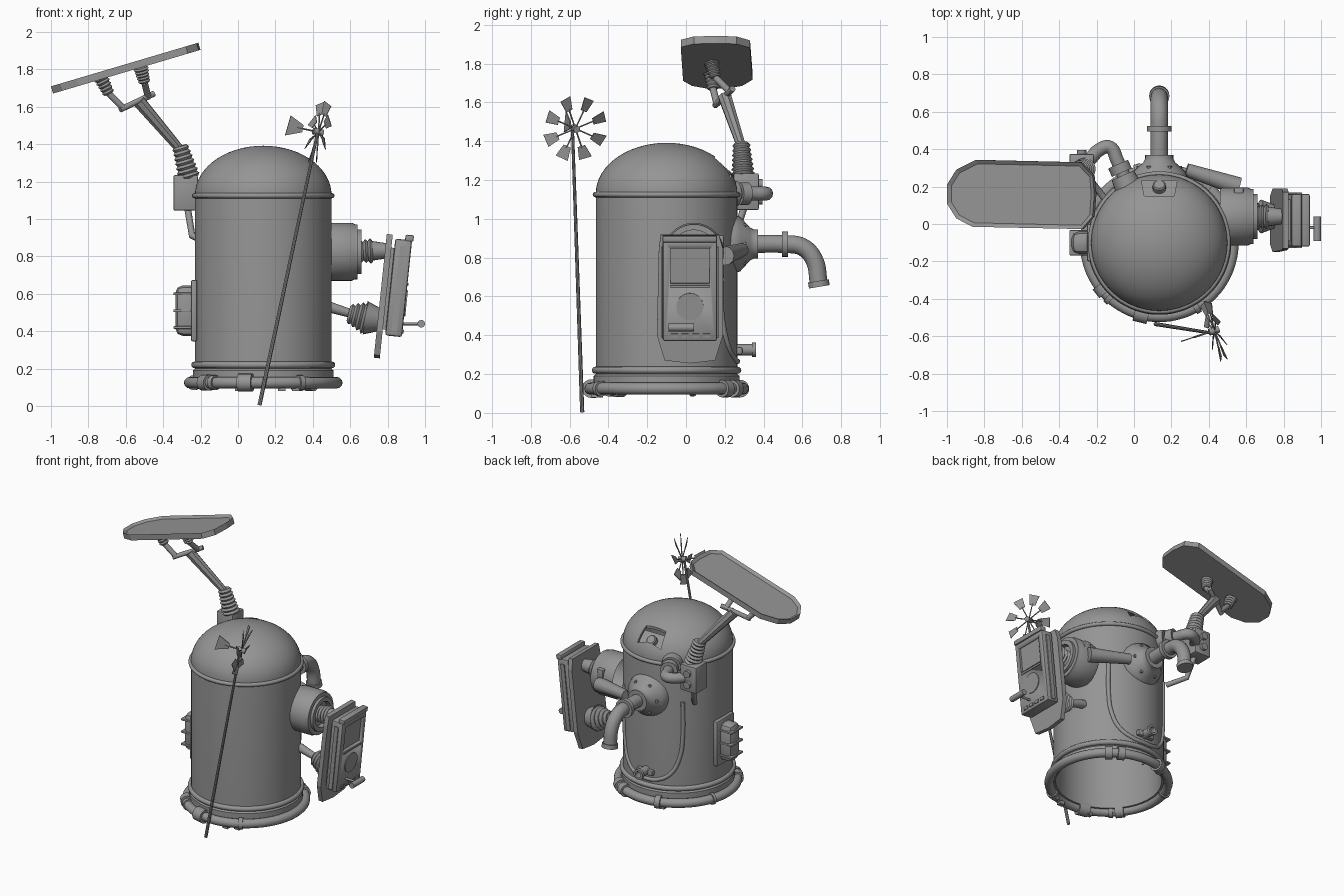
import bpy, bmesh, math
from mathutils import Vector, Matrix

if "Cube" in bpy.data.objects:
    bpy.data.objects.remove(bpy.data.objects["Cube"])

grey = bpy.data.materials.new("plain grey")
grey.use_nodes = True
grey.diffuse_color = (0.3, 0.3, 0.3, 1)
grey.node_tree.nodes["Principled BSDF"].inputs["Base Color"].default_value = (0.3, 0.3, 0.3, 1)

CX, CY, R = 0.135, -0.10, 0.365


def finish(name, bm, smooth=True):
    bmesh.ops.recalc_face_normals(bm, faces=bm.faces)
    mesh = bpy.data.meshes.new(name)
    bm.to_mesh(mesh)
    bm.free()
    ob = bpy.data.objects.new(name, mesh)
    bpy.context.collection.objects.link(ob)
    mesh.materials.append(grey)
    if smooth:
        bpy.ops.object.select_all(action='DESELECT')
        ob.select_set(True)
        bpy.context.view_layer.objects.active = ob
        bpy.ops.object.shade_smooth_by_angle(angle=math.radians(35))
    return ob


def lathe(name, profile, origin, axis=(0, 0, 1), seg=32):
    """Spin (radius, height) pairs round an axis."""
    bm = bmesh.new()
    verts = [bm.verts.new((r, 0, h)) for r, h in profile]
    edges = [bm.edges.new(p) for p in zip(verts, verts[1:])]
    bmesh.ops.spin(bm, geom=verts + edges, axis=(0, 0, 1), cent=(0, 0, 0),
                   steps=seg, angle=math.tau)
    bmesh.ops.remove_doubles(bm, verts=bm.verts, dist=1e-4)
    turn = Vector(axis).to_track_quat('Z', 'Y').to_matrix().to_4x4()
    bm.transform(Matrix.Translation(origin) @ turn)
    return finish(name, bm)


def rod(name, a, b, r1, r2=None, seg=12):
    a, b = Vector(a), Vector(b)
    r2 = r1 if r2 is None else r2
    n = (b - a).length
    return lathe(name, [(0, 0), (r1, 0), (r2, n), (0, n)], a, b - a, seg)


def bellows(name, a, b, r1, r2, folds=6):
    a, b = Vector(a), Vector(b)
    n, prof = (b - a).length, [(0, 0)]
    for i in range(folds * 2 + 1):
        t = i / (folds * 2)
        prof.append(((r1 + (r2 - r1) * t) * (1 if i % 2 else 0.8), n * t))
    return lathe(name, prof + [(0, n)], a, b - a, 20)


def tube(name, pts, r, cyclic=False, smooth=True):
    cu = bpy.data.curves.new(name, 'CURVE')
    cu.dimensions, cu.bevel_depth = '3D', r
    cu.bevel_resolution, cu.use_fill_caps, cu.resolution_u = 4, True, 6
    sp = cu.splines.new('BEZIER')
    sp.bezier_points.add(len(pts) - 1)
    for p, co in zip(sp.bezier_points, pts):
        p.co = co
        p.handle_left_type = p.handle_right_type = 'AUTO' if smooth else 'VECTOR'
    sp.use_cyclic_u = cyclic
    ob = bpy.data.objects.new(name, cu)
    bpy.context.collection.objects.link(ob)
    cu.materials.append(grey)
    bpy.ops.object.select_all(action='DESELECT')
    ob.select_set(True)
    bpy.context.view_layer.objects.active = ob
    bpy.ops.object.convert(target='MESH')
    return ob


def box(name, center, size, mat=Matrix(), bevel=0.0):
    bm = bmesh.new()
    bmesh.ops.create_cube(bm, size=1)
    bm.transform(Matrix.Translation(center) @ Matrix.Diagonal((*size, 1)))
    if bevel:
        bmesh.ops.bevel(bm, geom=bm.edges, offset=bevel, segments=2, affect='EDGES', profile=0.5)
    bm.transform(mat)
    return finish(name, bm)


def prism(name, pts, lo, hi, mat=Matrix(), rim=0.0):
    """Extrude an XY outline; a rim leaves the top face sunk."""
    bm = bmesh.new()
    f = bm.faces.new([bm.verts.new((x, y, lo)) for x, y in pts])
    up = bmesh.ops.extrude_face_region(bm, geom=[f])["geom"]
    bmesh.ops.translate(bm, verts=[g for g in up if isinstance(g, bmesh.types.BMVert)], vec=(0, 0, hi - lo))
    if rim:
        top = max(bm.faces, key=lambda q: q.calc_center_median().z)
        bmesh.ops.recalc_face_normals(bm, faces=bm.faces)
        bmesh.ops.inset_region(bm, faces=[top], thickness=rim)
        bmesh.ops.translate(bm, verts=top.verts, vec=(0, 0, -0.015))
    bm.transform(mat)
    return finish(name, bm, False)


def cut(target, cutter):
    cutter.hide_render = True
    cutter.hide_set(True)
    m = target.modifiers.new("cut", 'BOOLEAN')
    m.object, m.operation, m.solver = cutter, 'DIFFERENCE', 'EXACT'


def around(deg, r, z):
    a = math.radians(deg)
    return Vector((CX + r * math.cos(a), CY + r * math.sin(a), z))


# Hollow tank with domed lid
arc = [(math.cos(math.radians(a)), math.sin(math.radians(a))) for a in range(0, 91, 6)]
outer = [(R * c, 1.13 + 0.262 * s) for c, s in arc]
inner = [((R - .015) * c, 1.13 + 0.247 * s) for c, s in reversed(arc)]
shell = [(R - .015, 0.13), (R, 0.13)] + outer + inner + [(R - .015, 0.13)]
tank = lathe("tank", shell, (CX, CY, 0), seg=64)
for nm, z, r, t in (("lid_band", 1.125, .367, .014), ("lower_band", .22, .367, .018),
                    ("base_pipe", .125, .393, .031)):
    tube(nm, [around(a, r, z) for a in range(0, 360, 15)], t, True)
lathe("base_skirt", [(R, .14), (.376, .14), (.376, .19), (R, .2)], (CX, CY, 0), seg=64)
for i, (a, r, n) in enumerate(((256, .048, .08), (219, .043, .06), (228, .04, .03), (50, .045, .05),
                               (62, .045, .05), (106, .045, .04), (160, .04, .02), (300, .04, .03))):
    p, q = around(a - n * 70, .393, .125), around(a + n * 70, .393, .125)
    rod("pipe_collar_%d" % i, p, q, r, seg=20)
for a in (285, 297, 250, 110):
    box("base_tab_%d" % a, around(a, .385, .095), (.04, .03, .03))

# Hatch sunk into the lid
cut(tank, prism("lid_hatch_cutter", [(CX - .095, .232), (CX + .095, .232), (CX + .08, .15), (CX - .08, .15)], 1.1, 1.5))
tilt = Matrix.Translation((CX, .185, 1.225)) @ Matrix.Rotation(math.radians(-40), 4, 'X')
box("lid_hatch_floor", (0, 0, 0), (.2, .13, .01), tilt)
lathe("lid_hatch_knob", [(.035, 0), (.035, .035), (.028, .042), (0, .042)], tilt.translation, tilt.col[2][:3], 16)

# Back outlet: boss, flanges and bent pipe
lathe("outlet_boss", [(.155, -.12), (.155, .01), (.14, .05), (.085, .1), (.075, .12), (.075, .14), (.045, .14)],
      (CX, .23, .87), (0, 1, 0))
tube("outlet_pipe", [(CX, .34, .87), (CX, .5, .87), (CX, .6, .855), (CX, .66, .79), (CX, .685, .66)], .046)
rod("outlet_flange", (CX, .495, .87), (CX, .525, .87), .066, seg=24)
rod("outlet_lip", (CX, .682, .68), (CX, .687, .65), .054, seg=24)
for a in range(0, 360, 60):
    c, s = math.cos(math.radians(a)), math.sin(math.radians(a))
    rod("outlet_bolt_%d" % a, (CX + .11 * c, .26, .87 + .11 * s), (CX + .11 * c, .31, .87 + .11 * s), .012, seg=6)

# U-shaped rim on the back and drain under it
u = [(-40, .85), (-40, .6), (-37, .45), (-28, .33), (-14, .275), (0, .265)]
tube("back_rim", [around(90 + a, R, z) for a, z in u + [(-a, z) for a, z in u[-2::-1]]], .014)
lathe("drain", [(.03, 0), (.03, .09), (.037, .09), (.037, .11), (.022, .11), (.022, .06), (0, .06)],
      (CX, .25, .325), (0, 1, 0), 20)
box("drain_base", (CX, .275, .32), (.13, .03, .04), bevel=.008)
rod("back_strut", (.28, .29, .84), (.56, .2, .81), .035, .05)

# Side lamp
box("lamp_frame", (-.235, CY, .51), (.035, .2, .33), bevel=.012)
box("lamp_glass", (-.27, CY, .51), (.13, .12, .27), bevel=.04)
for z in (.42, .51, .6):
    box("lamp_guard_%d" % (z * 100), (-.275, CY, z), (.14, .135, .014), bevel=.004)

# Left side mount for the console
lathe("mount_boss", [(.15, 0), (.155, .02), (.155, .15), (.147, .165), (.147, .18), (.12, .18), (.12, .2),
                     (.09, .2), (.085, .17), (.04, .17)], (.46, .04, .825), (1, 0, 0), 40)
bellows("mount_bellows", (.62, .04, .825), (.72, .04, .83), .055, .07, 4)
rod("mount_neck", (.70, .04, .83), (.80, .04, .83), .055, .04, 20)
box("mount_clamp", (.56, .17, .88), (.05, .05, .07), bevel=.006)
rod("lower_nozzle", (.47, .04, .535), (.62, .04, .49), .03, .022, 16)
bellows("lower_bellows", (.59, .04, .495), (.69, .04, .47), .05, .095, 4)
rod("lower_cup", (.68, .04, .472), (.76, .04, .46), .09, .06, 24)

# Console, built upright and leaned outward
lean = Matrix.Translation((.78, .02, .6)) @ Matrix.Rotation(math.radians(6), 4, 'Y')
stand = lean @ Matrix(((0, 0, 1, 0), (1, 0, 0, 0), (0, 1, 0, 0), (0, 0, 0, 1)))
prism("console_back", [(-.15, .32), (.15, .32), (.17, .25), (.17, -.2), (.13, -.33), (0, -.345),
                       (-.13, -.33), (-.17, -.2), (-.16, .25)], -.018, .014, stand)
console = box("console_body", (.075, 0, .04), (.09, .28, .52), lean, .012)
cut(console, box("screen_cutter", (.125, 0, .17), (.04, .2, .18), lean))
box("console_core", (.02, 0, .03), (.04, .22, .44), lean)
box("console_hood", (.105, 0, .31), (.045, .28, .035), lean, .008)
box("console_spacer", (.075, 0, .03), (.03, .295, .47), lean)
box("screen_lip", (.122, 0, .065), (.006, .2, .012), lean)
for i in range(4):
    box("console_key_%d" % i, (.123, -.08 + i * .055, -.19), (.008, .035, .02), lean)
rod("console_dial", lean @ Vector((.115, 0, -.04)), lean @ Vector((.126, 0, -.04)), .07, seg=28)
rod("handle_stem", (.87, -.02, .44), (.98, -.02, .44), .008)
rod("handle_bar", (.98, -.09, .44), (.98, .04, .44), .02, seg=16)

# Bracket for the dish arm
box("arm_box", (-.28, .31, 1.14), (.13, .13, .19), bevel=.008)
for z in (1.1, 1.18):
    rod("box_knob_%d" % (z * 100), (-.28, .37, z), (-.28, .395, z), .025, seg=16)
tube("bracket_pipe", [(-.24, .34, 1.13), (-.18, .4, 1.13), (-.13, .41, 1.13), (-.09, .34, 1.13), (-.03, .19, 1.13)], .036)
rod("bracket_flange", (-.085, .32, 1.13), (-.065, .275, 1.13), .058, seg=24)
rod("bracket_boss", (-.06, .26, 1.13), (-.02, .17, 1.13), .065, .075, 24)
tube("bracket_stay", [(-.27, .3, 1.06), (-.245, .25, .91), (-.16, .14, .87)], .018, smooth=False)

# Arm and fork
bellows("arm_bellows", (-.26, .295, 1.22), (-.31, .285, 1.39), .062, .045, 7)
rod("arm", (-.3, .29, 1.36), (-.53, .2, 1.63), .024, .036, 8)
rod("fork_bar", (-.63, .15, 1.585), (-.45, .24, 1.67), .016)
for nm, foot, mid, top in (("outer", (-.61, .16, 1.59), (-.69, .14, 1.67), (-.735, .13, 1.76)),
                           ("inner", (-.48, .23, 1.65), (-.50, .15, 1.73), (-.52, .13, 1.81))):
    rod("fork_%s" % nm, foot, mid, .018)
    bellows("fork_bellows_%s" % nm, mid, top, .032, .042, 5)

# Long octagonal dish
half = [(.40, .0), (.39, .1), (.32, .17)]
outline = half + [(-.26, .183), (-.37, .13), (-.422, .05), (-.422, -.05), (-.37, -.13), (-.28, -.175), (.33, -.187), (.39, -.12)]
prism("dish", outline, -.02, .02, Matrix.Translation((-.59, .16, 1.81)) @ Matrix.Rotation(math.radians(-16.5), 4, 'Y'), .022)

# Leaning pole with wind wheel and tail
hub = Vector((.43, -.57, 1.465))
rod("pole", (.115, -.535, .005), (.425, -.585, 1.46), .011, .008, 8)
axis = Vector((-.93, -.3, .2)).normalized()
rod("wheel_hub", hub - axis * .025, hub + axis * .03, .018)
rod("tail_rod", hub, hub + axis * .12, .005, seg=6)
side = axis.cross((0, 0, 1)).normalized()
up = side.cross(axis)


def frame(x, y, z):
    return Matrix.Translation(hub) @ Matrix((x, y, z)).transposed().to_4x4()


prism("tail", [(.09, -.02), (.09, .02), (.17, .055), (.18, -.055)], -.003, .003, frame(axis, up, side))
for i in range(8):
    a = math.radians(i * 45 + 22.5)
    out = side * math.cos(a) + up * math.sin(a)
    wide = (axis.cross(out) + axis * .4).normalized()
    rod("spoke_%d" % i, hub, hub + out * .11, .004, seg=6)
    prism("vane_%d" % i, [(.1, -.02), (.1, .02), (.168, .034), (.168, -.034)], -.002, .002, frame(out, wide, out.cross(wide)))
